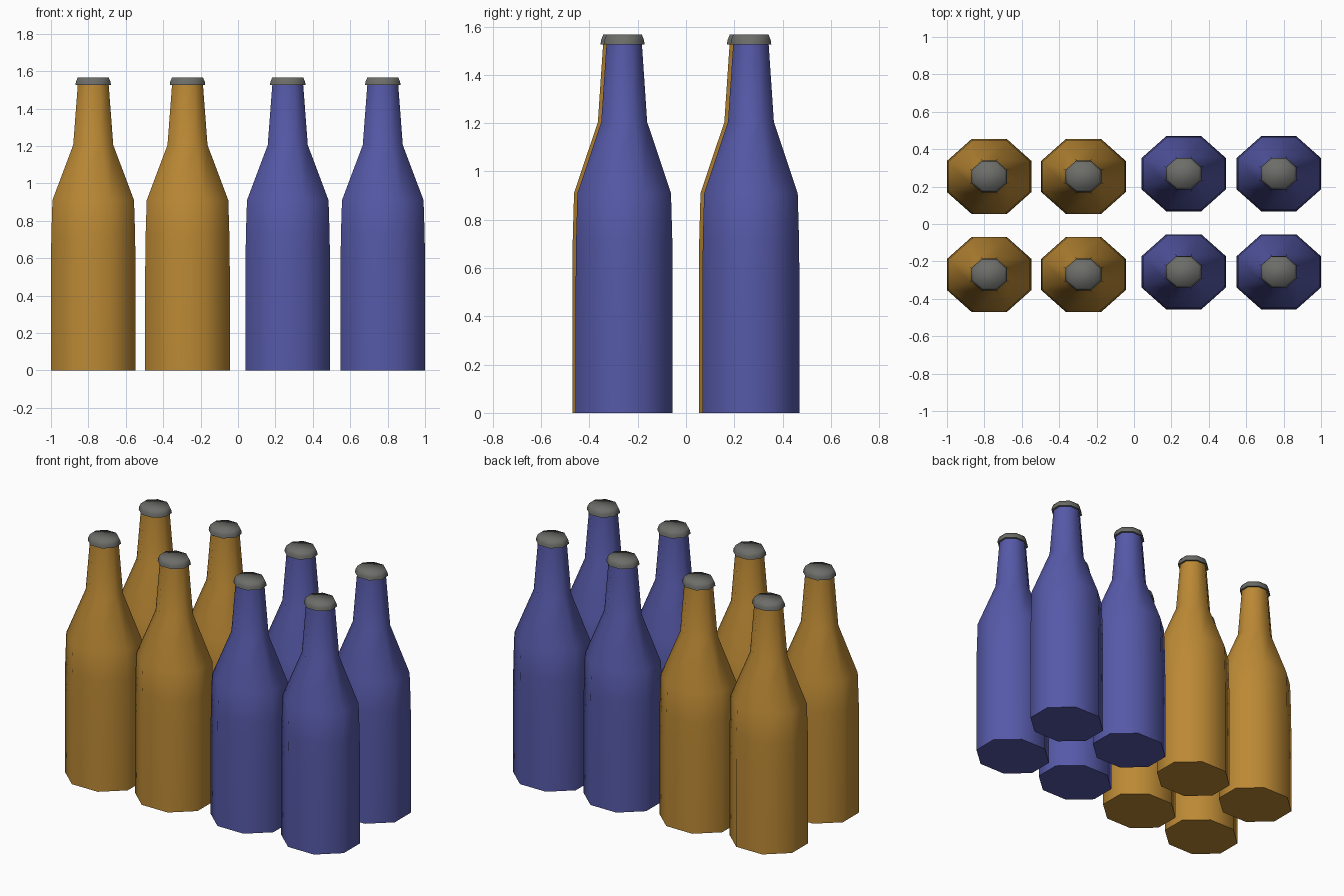
import bpy, bmesh, math

if "Cube" in bpy.data.objects:
    bpy.data.objects.remove(bpy.data.objects["Cube"])


def material(name, rgb):
    m = bpy.data.materials.new(name)
    m.diffuse_color = (*rgb, 1)
    m.use_nodes = True
    m.node_tree.nodes["Principled BSDF"].inputs["Base Color"].default_value = m.diffuse_color
    return m


BROWN = material("amber glass", (0.50, 0.25, 0.035))
BLUE = material("blue glass", (0.092, 0.10, 0.39))
GREY = material("cap grey", (0.15, 0.15, 0.14))

SIDES = 8
Y_SQUASH = 0.889                      # bottles are slightly narrower in depth
# (half width across flats, height)
BODY = [(0.226, 0), (0.226, 0.55), (0.224, 0.72), (0.218, 0.91), (0.107, 1.205), (0.082, 1.535)]
CAP = [(0.095, 1.526), (0.092, 1.545), (0.082, 1.567)]


def lathe(name, profile, x, y, mat, angle):
    """Eight-sided closed turned shape with flats facing the axes."""
    bm = bmesh.new()
    rings = []
    for half, z in profile:
        r = half / math.cos(math.pi / SIDES)
        rings.append([bm.verts.new((r * math.cos(a), r * math.sin(a) * Y_SQUASH, z))
                      for a in (math.tau * (i + 0.5) / SIDES for i in range(SIDES))])
    for lo, hi in zip(rings, rings[1:]):
        for i in range(SIDES):
            j = (i + 1) % SIDES
            bm.faces.new((lo[i], lo[j], hi[j], hi[i]))
    bm.faces.new(rings[0][::-1])
    bm.faces.new(rings[-1])
    mesh = bpy.data.meshes.new(name)
    bm.to_mesh(mesh)
    bm.free()
    mesh.materials.append(mat)
    ob = bpy.data.objects.new(name, mesh)
    ob.location = (x, y, 0)
    bpy.context.collection.objects.link(ob)
    bpy.ops.object.select_all(action='DESELECT')
    ob.select_set(True)
    bpy.context.view_layer.objects.active = ob
    bpy.ops.object.shade_smooth_by_angle(angle=math.radians(angle))


# Two rows of bottles: amber on the left, blue on the right
for label, mat, xs, ys in (("amber", BROWN, (-0.774, -0.27), (-0.27, 0.254)),
                           ("blue", BLUE, (0.266, 0.774), (-0.256, 0.269))):
    for x in xs:
        for y in ys:
            lathe(label + "_bottle", BODY, x, y, mat, 60)
            lathe(label + "_bottle_cap", CAP, x, y, GREY, 80)
